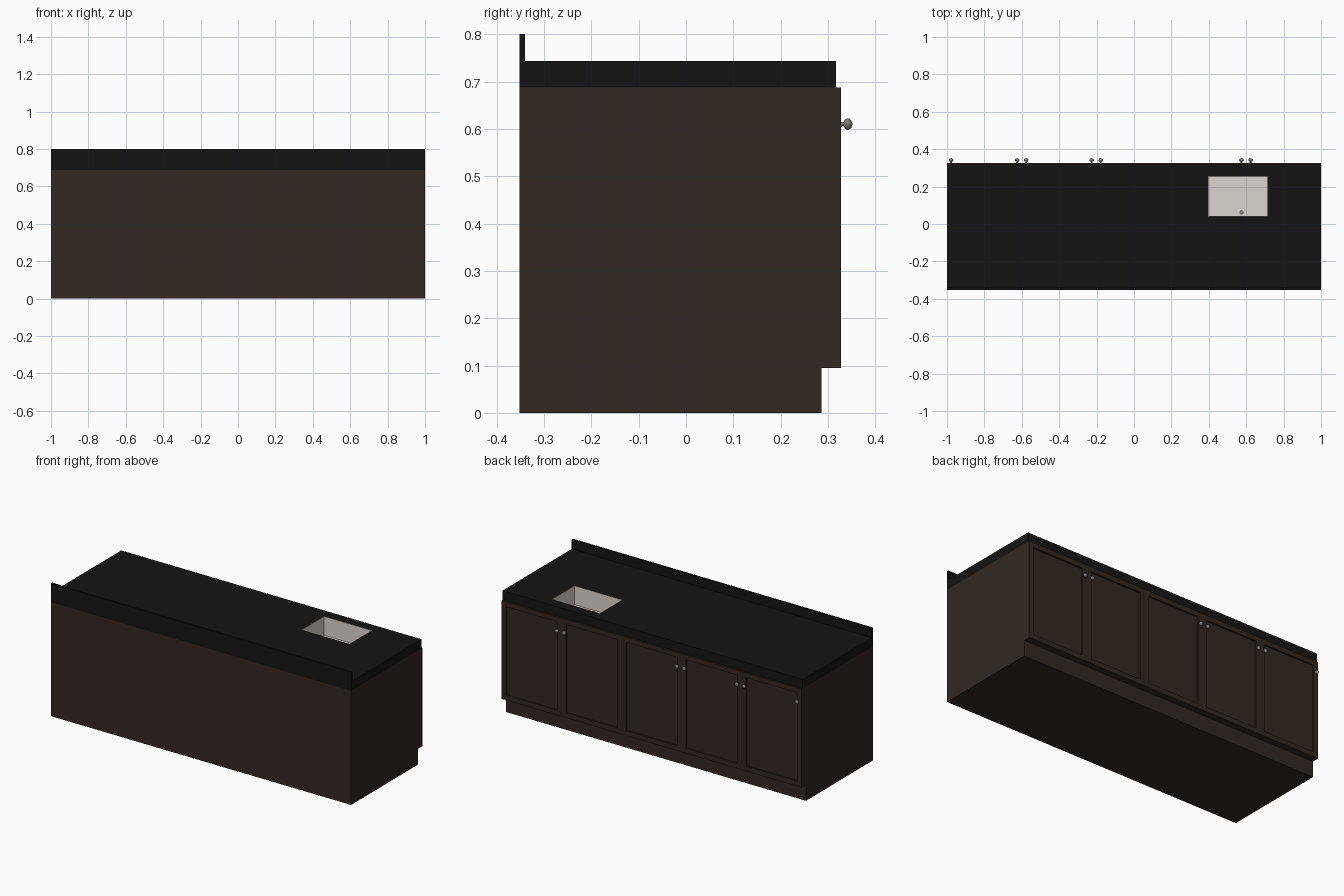
import bpy, bmesh, math
from mathutils import Vector

if "Cube" in bpy.data.objects:
    bpy.data.objects.remove(bpy.data.objects["Cube"])


def material(name, rgb):
    m = bpy.data.materials.new(name)
    m.diffuse_color = (*rgb, 1)
    m.use_nodes = True
    m.node_tree.nodes["Principled BSDF"].inputs["Base Color"].default_value = m.diffuse_color
    return m


WOOD = material("dark_wood", (0.032, 0.021, 0.015))
STONE = material("black_stone", (0.007, 0.007, 0.007))
CERAMIC = material("ceramic", (0.72, 0.66, 0.62))
METAL = material("metal", (0.2, 0.19, 0.18))


def finish(bm, name, mat=None):
    bmesh.ops.recalc_face_normals(bm, faces=bm.faces)
    me = bpy.data.meshes.new(name)
    bm.to_mesh(me)
    bm.free()
    ob = bpy.data.objects.new(name, me)
    bpy.context.collection.objects.link(ob)
    if mat:
        me.materials.append(mat)
    return ob


def prism(profile):
    """Extrude a (y, z) profile along x from -1 to 1."""
    bm = bmesh.new()
    face = bm.faces.new([bm.verts.new((-1, y, z)) for y, z in profile])
    ext = bmesh.ops.extrude_face_region(bm, geom=[face])
    verts = [g for g in ext["geom"] if isinstance(g, bmesh.types.BMVert)]
    bmesh.ops.translate(bm, verts=verts, vec=(2, 0, 0))
    bmesh.ops.recalc_face_normals(bm, faces=bm.faces)
    return bm


def box(x0, x1, y0, y1, z0, z1):
    bm = bmesh.new()
    bmesh.ops.create_cube(bm, size=1)
    for v in bm.verts:
        v.co = Vector(((x0 + x1) / 2 + v.co.x * (x1 - x0),
                       (y0 + y1) / 2 + v.co.y * (y1 - y0),
                       (z0 + z1) / 2 + v.co.z * (z1 - z0)))
    return bm


# Cabinet with toe kick and five recessed door panels
FRONT = 0.327
bm = prism([(-0.352, 0), (0.286, 0), (0.286, 0.095), (FRONT, 0.095),
            (FRONT, 0.687), (-0.352, 0.687)])
for x in (-0.6, -0.2, 0.2, 0.6):
    bmesh.ops.bisect_plane(bm, geom=bm.verts[:] + bm.edges[:] + bm.faces[:],
                           plane_co=(x, 0, 0), plane_no=(1, 0, 0))
doors = [f for f in bm.faces
         if f.normal.y > 0.9 and f.calc_center_median().y > FRONT - 0.01]
bmesh.ops.inset_individual(bm, faces=doors, thickness=0.042)
panels = bmesh.ops.extrude_discrete_faces(bm, faces=doors)["faces"]
for f in panels:
    bmesh.ops.translate(bm, verts=f.verts, vec=(0, -0.01, 0))
cabinet = finish(bm, "cabinet", WOOD)

# Worktop with upstand
worktop = finish(prism([(-0.352, 0.687), (0.317, 0.687), (0.317, 0.743),
                        (-0.340, 0.743), (-0.340, 0.8), (-0.352, 0.8)]),
                 "worktop", STONE)

# Sink opening
SX0, SX1, SY0, SY1, SZ = 0.395, 0.715, 0.04, 0.255, 0.63
T = 0.003
cutter = finish(box(SX0, SX1, SY0, SY1, SZ - T, 0.9), "sink_cutter")
cutter.hide_render = True
cutter.hide_viewport = True
for ob in (cabinet, worktop):
    mod = ob.modifiers.new("sink_hole", "BOOLEAN")
    mod.operation = "DIFFERENCE"
    mod.solver = "EXACT"
    mod.object = cutter

# Basin: open box whose walls line the opening
bm = box(SX0, SX1, SY0, SY1, SZ - T, 0.743)
top = max(bm.faces, key=lambda f: f.calc_center_median().z)
bmesh.ops.inset_individual(bm, faces=[top], thickness=T)
floor = bmesh.ops.extrude_discrete_faces(bm, faces=[top])["faces"][0]
bmesh.ops.translate(bm, verts=floor.verts, vec=(0, 0, SZ - 0.743))
finish(bm, "sink_basin", CERAMIC)

# Drain
bm = bmesh.new()
bmesh.ops.create_cone(bm, cap_ends=True, segments=16, radius1=0.012,
                      radius2=0.012, depth=0.003)
bmesh.ops.translate(bm, verts=bm.verts, vec=(0.575, 0.062, SZ + 0.001))
finish(bm, "sink_drain", METAL)

# Door knobs: revolved (radius, distance from door) profile
KNOB = [(0.0, -0.001), (0.005, -0.001), (0.004, 0.006), (0.009, 0.008),
        (0.012, 0.013), (0.012, 0.017), (0.008, 0.022), (0.0, 0.025)]


def knob(x, i):
    bm = bmesh.new()
    verts = [bm.verts.new((r, d, 0)) for r, d in KNOB]
    edges = [bm.edges.new(p) for p in zip(verts, verts[1:])]
    bmesh.ops.spin(bm, geom=verts + edges, cent=(0, 0, 0), axis=(0, 1, 0),
                   angle=math.tau, steps=16)
    bmesh.ops.remove_doubles(bm, verts=bm.verts, dist=1e-5)
    bmesh.ops.translate(bm, verts=bm.verts, vec=(x, FRONT, 0.61))
    ob = finish(bm, f"knob_{i}", METAL)
    for p in ob.data.polygons:
        p.use_smooth = True


for i, x in enumerate((-0.978, -0.625, -0.577, -0.226, -0.178, 0.574, 0.623)):
    knob(x, i + 1)
